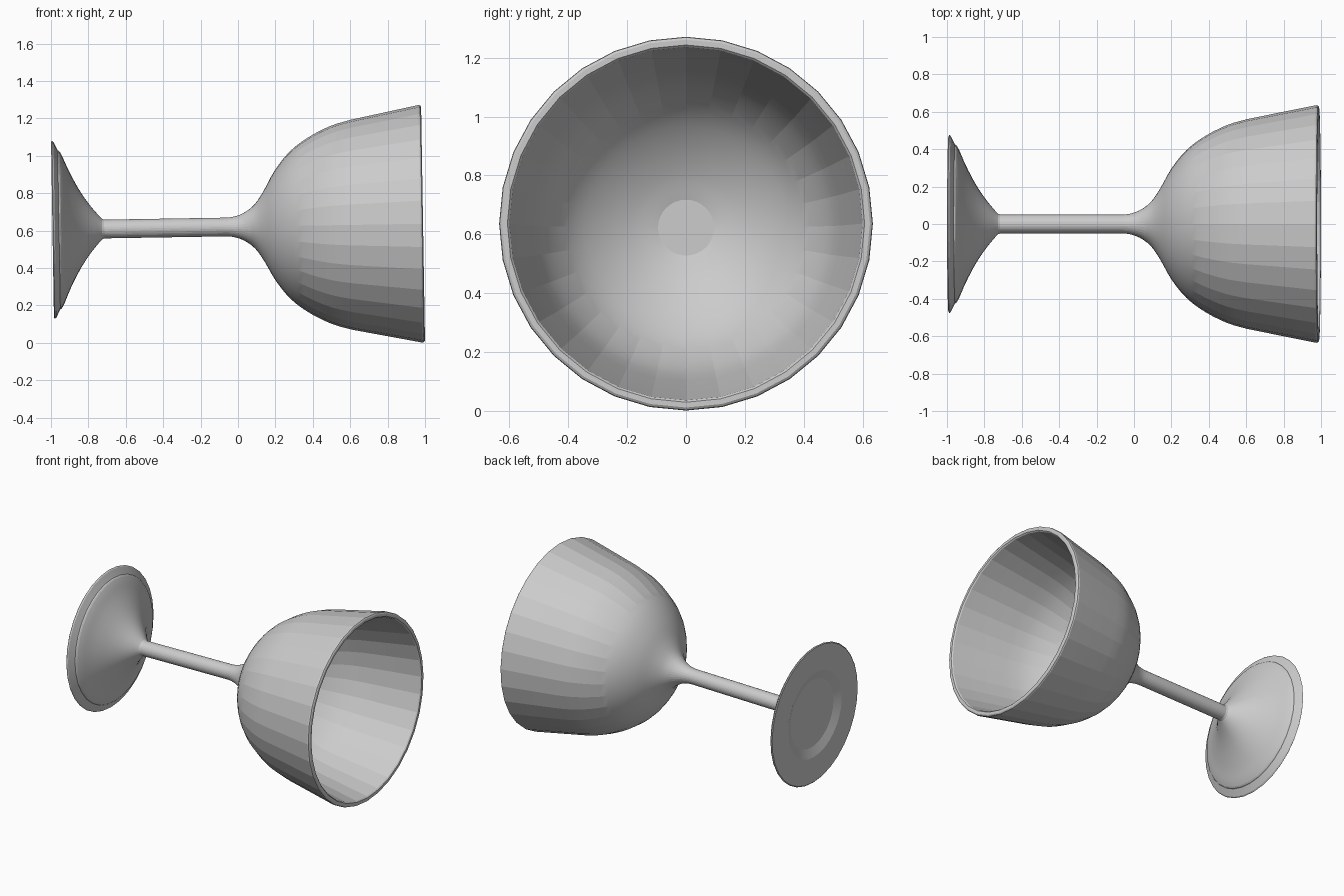
import bpy
import bmesh
from math import cos, sin, tau, radians
from mathutils import Vector, Matrix

SIDES = 32
TILT = Matrix.Translation((0, 0, 0.62)) @ Matrix.Rotation(-0.0165, 4, 'Y')

cube = bpy.data.objects.get("Cube")
if cube:
    bpy.data.objects.remove(cube, do_unlink=True)

grey = bpy.data.materials.new("plain grey")
grey.use_nodes = True
grey.diffuse_color = (0.6, 0.6, 0.6, 1)
grey.node_tree.nodes["Principled BSDF"].inputs["Base Color"].default_value = (0.6, 0.6, 0.6, 1)


def smooth_path(points, steps=3):
    """Catmull-Rom curve through (position along axis, radius) points."""
    p = [Vector(q) for q in points]
    p = [2 * p[0] - p[1]] + p + [2 * p[-1] - p[-2]]
    out = []
    for a, b, c, d in zip(p, p[1:], p[2:], p[3:]):
        for i in range(steps):
            t = i / steps
            out.append(0.5 * (2 * b + (c - a) * t + (2 * a - 5 * b + 4 * c - d) * t ** 2
                              + (3 * b - a - 3 * c + d) * t ** 3))
    return out + [p[-2]]


def lathe(name, profile):
    """Revolve a profile around the x axis; zero radius closes to a point."""
    bm = bmesh.new()
    rings = []
    for x, r in profile:
        if r < 1e-5:
            rings.append([bm.verts.new((x, 0, 0))] * SIDES)
        else:
            rings.append([bm.verts.new((x, r * sin(tau * i / SIDES), r * cos(tau * i / SIDES)))
                          for i in range(SIDES)])
    for a, b in zip(rings, rings[1:]):
        for i in range(SIDES):
            j = (i + 1) % SIDES
            corners = list(dict.fromkeys((a[i], a[j], b[j], b[i])))
            bm.faces.new(corners)
    # Profiles run with the solid on the same side, so one flip sets all normals outward
    bmesh.ops.reverse_faces(bm, faces=bm.faces)
    mesh = bpy.data.meshes.new(name)
    bm.to_mesh(mesh)
    bm.free()
    mesh.materials.append(grey)
    obj = bpy.data.objects.new(name, mesh)
    bpy.context.collection.objects.link(obj)
    obj.matrix_world = TILT
    bpy.ops.object.select_all(action='DESELECT')
    obj.select_set(True)
    bpy.context.view_layer.objects.active = obj
    bpy.ops.object.shade_smooth_by_angle(angle=radians(9))
    return obj


# Foot: recessed underside, thin rim with a small step, flared cone
underside = [(-0.97, 0), (-0.97, 0.235), (-0.992, 0.295), (-0.992, 0.47)]
rim_step = [(-0.987, 0.476), (-0.979, 0.47), (-0.957, 0.425), (-0.951, 0.422)]
flare = smooth_path([(-0.945, 0.415), (-0.93, 0.385), (-0.9, 0.315), (-0.85, 0.219),
                     (-0.8, 0.142), (-0.75, 0.08), (-0.727, 0.055)])
lathe("foot", underside + rim_step + flare + [(-0.715, 0.05), (-0.7, 0.05)])

# Stem: plain rod
lathe("stem", [(-0.7, 0.05), (-0.08, 0.05)])

# Bowl: outer curve, rounded lip, inner wall and flat floor
outer = smooth_path([(-0.08, 0.05), (-0.03, 0.053), (0.03, 0.073), (0.09, 0.118), (0.14, 0.19),
                     (0.2, 0.296), (0.28, 0.395), (0.38, 0.47), (0.5, 0.53), (0.61, 0.562)])
lip = [(0.975, 0.635), (0.984, 0.633), (0.9895, 0.625), (0.9895, 0.607), (0.982, 0.6)]
inner = smooth_path([(0.61, 0.528), (0.5, 0.495), (0.4, 0.443), (0.31, 0.374),
                     (0.235, 0.28), (0.18, 0.18), (0.15, 0.095)])
lathe("bowl", outer + lip + inner + [(0.15, 0)])
